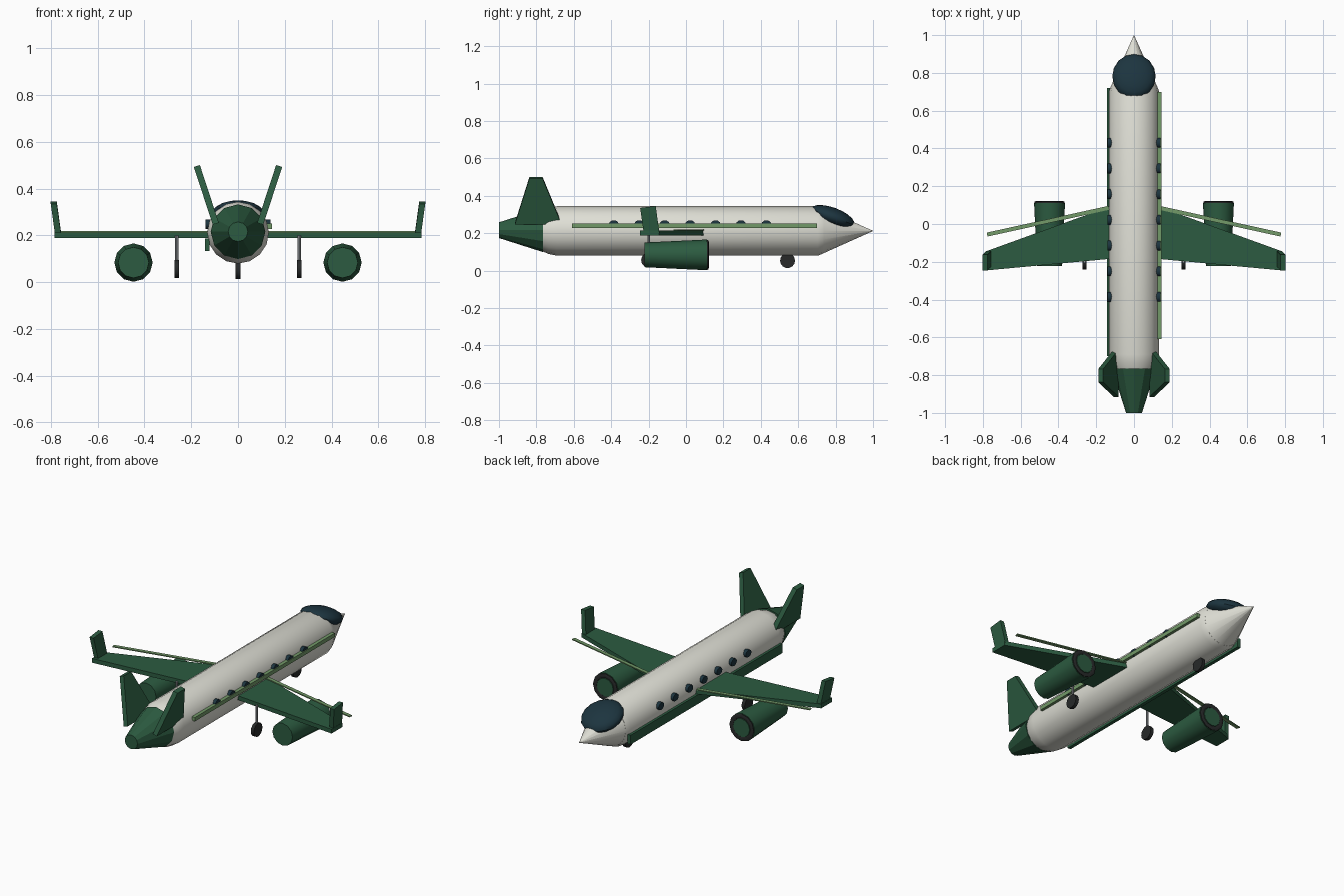
import bpy, bmesh, math
from mathutils import Matrix, Vector

if "Cube" in bpy.data.objects:
    bpy.data.objects.remove(bpy.data.objects["Cube"])


def mat(name, rgb):
    m = bpy.data.materials.new(name)
    m.diffuse_color = (*rgb, 1)
    m.use_nodes = True
    m.node_tree.nodes["Principled BSDF"].inputs["Base Color"].default_value = m.diffuse_color
    return m


WHITE = mat("cream_paint", (0.74, 0.74, 0.67))
GREEN = mat("dark_green", (0.025, 0.105, 0.052))
LIGHT = mat("light_green", (0.17, 0.32, 0.14))
GLASS = mat("dark_glass", (0.012, 0.035, 0.05))
TYRE = mat("tyre_rubber", (0.02, 0.022, 0.022))
METAL = mat("strut_metal", (0.3, 0.32, 0.34))


def finish(name, bm, material, smooth=0):
    bmesh.ops.recalc_face_normals(bm, faces=bm.faces)
    me = bpy.data.meshes.new(name)
    bm.to_mesh(me)
    bm.free()
    ob = bpy.data.objects.new(name, me)
    bpy.context.collection.objects.link(ob)
    me.materials.append(material)
    if smooth:
        bpy.ops.object.select_all(action='DESELECT')
        ob.select_set(True)
        bpy.context.view_layer.objects.active = ob
        bpy.ops.object.shade_smooth_by_angle(angle=math.radians(smooth))
    return ob


def lathe(name, profile, x, z, sides, material, smooth=0):
    """Rings of (y, radius) around an axis along y, capped at both ends."""
    bm = bmesh.new()
    rings = []
    for y, r in profile:
        rings.append([bm.verts.new((x + r * math.sin(math.tau * i / sides), y,
                                    z + r * math.cos(math.tau * i / sides)))
                      for i in range(sides)])
    for a, b in zip(rings, rings[1:]):
        for i in range(sides):
            j = (i + 1) % sides
            bm.faces.new((a[i], a[j], b[j], b[i]))
    bm.faces.new(rings[0])
    bm.faces.new(rings[-1])
    bmesh.ops.remove_doubles(bm, verts=bm.verts, dist=1e-5)
    return finish(name, bm, material, smooth)


def plate(name, points, thickness, material):
    """Flat outline thickened by a vector, centred on the outline."""
    bm = bmesh.new()
    t = Vector(thickness) / 2
    face = bm.faces.new([bm.verts.new(Vector(p) - t) for p in points])
    ext = bmesh.ops.extrude_face_region(bm, geom=[face], use_keep_orig=True)
    bmesh.ops.translate(bm, vec=t * 2, verts=[v for v in ext["geom"]
                                              if isinstance(v, bmesh.types.BMVert)])
    return finish(name, bm, material)


def box(name, centre, size, material, turn=0):
    bm = bmesh.new()
    bmesh.ops.create_cube(bm, size=1, matrix=Matrix.Translation(centre)
                          @ Matrix.Rotation(turn, 4, 'Z') @ Matrix.Diagonal((*size, 1)))
    return finish(name, bm, material)


def cyl(name, centre, r, depth, axis, sides, material, stretch=1, smooth=40):
    bm = bmesh.new()
    rot = Matrix.Rotation(math.pi / 2, 4, 'Y') if axis == 'X' else Matrix.Identity(4)
    bmesh.ops.create_cone(bm, cap_ends=True, segments=sides, radius1=r, radius2=r,
                          depth=depth, matrix=Matrix.Translation(centre)
                          @ Matrix.Diagonal((1, stretch, 1, 1)) @ rot)
    return finish(name, bm, material, smooth)


# Fuselage, nose and tail cone
Z = 0.212
lathe("fuselage", [(-0.77, 0.108), (-0.735, 0.123), (-0.69, 0.132), (0.705, 0.132),
                   (0.735, 0.12)], 0, Z, 16, WHITE, 40)
lathe("nose_cone", [(0.725, 0.124), (1.0, 0.0005)], 0, Z, 16, WHITE, 40)
lathe("tail_cone", [(-1.0, 0.042), (-0.765, 0.117)], 0, 0.216, 12, GREEN)

# Cockpit canopy
bm = bmesh.new()
bmesh.ops.create_uvsphere(bm, u_segments=16, v_segments=10, radius=1,
                          matrix=Matrix.Translation((0, 0.782, 0.287))
                          @ Matrix.Rotation(math.radians(-20), 4, 'X')
                          @ Matrix.Diagonal((0.115, 0.125, 0.05, 1)))
finish("cockpit_canopy", bm, GLASS, 40)

# Body stripes, a different one on each side
box("right_body_stripe", (0.135, 0.045, 0.24), (0.02, 1.31, 0.023), LIGHT)
box("left_body_stripe", (-0.132, 0.01, 0.16), (0.02, 1.42, 0.055), GREEN)

# Parts that repeat on both sides
for s, side in ((1, "right"), (-1, "left")):
    plate(side + "_wing", [(s * 0.08, 0.11, 0.201), (s * 0.785, -0.145, 0.201),
                           (s * 0.785, -0.246, 0.201), (s * 0.08, -0.18, 0.201)],
          (0, 0, 0.025), GREEN)
    plate(side + "_winglet", [(s * 0.768, -0.225, 0.193), (s * 0.768, -0.142, 0.2),
                              (s * 0.788, -0.162, 0.345), (s * 0.788, -0.245, 0.335)],
          (0.026, 0, 0), GREEN)
    box(side + "_wing_stripe", (s * 0.455, 0.015, 0.216), (0.66, 0.021, 0.006),
        LIGHT, -s * math.radians(12.4))
    plate(side + "_tail_fin", [(s * 0.095, -0.915, 0.25), (s * 0.095, -0.665, 0.25),
                               (s * 0.176, -0.767, 0.497), (s * 0.176, -0.837, 0.497)],
          (0.026, 0, -s * s * 0.008 * s), GREEN)

    # Engine pod with dark intake ring
    lathe(side + "_engine", [(-0.222, 0.066), (0.112, 0.082)],
          s * 0.447, 0.084, 12, GREEN, 40)
    lathe(side + "_intake_ring", [(0.1, 0.058), (0.108, 0.078), (0.118, 0.08), (0.122, 0.07),
                                  (0.118, 0.056), (0.1, 0.055)],
          s * 0.447, 0.084, 12, TYRE, 40)
    lathe(side + "_intake_disc", [(0.105, 0.054), (0.12, 0.054)],
          s * 0.447, 0.084, 12, GREEN)

    # Main landing gear
    cyl(side + "_gear_strut", (s * 0.262, -0.2, 0.125), 0.007, 0.15, 'Z', 8, METAL)
    cyl(side + "_main_wheel", (s * 0.262, -0.2, 0.056), 0.04, 0.02, 'X', 14, TYRE)

    # Cabin windows
    for i in range(7):
        cyl(f"{side}_window_{i + 1}", (s * 0.128, 0.43 - 0.136 * i, 0.248),
            0.021, 0.024, 'X', 12, GLASS, 1.25)

# Nose landing gear
cyl("nose_gear_strut", (0, 0.543, 0.085), 0.008, 0.07, 'Z', 8, METAL)
cyl("nose_wheel", (0, 0.543, 0.053), 0.04, 0.02, 'X', 14, TYRE)
